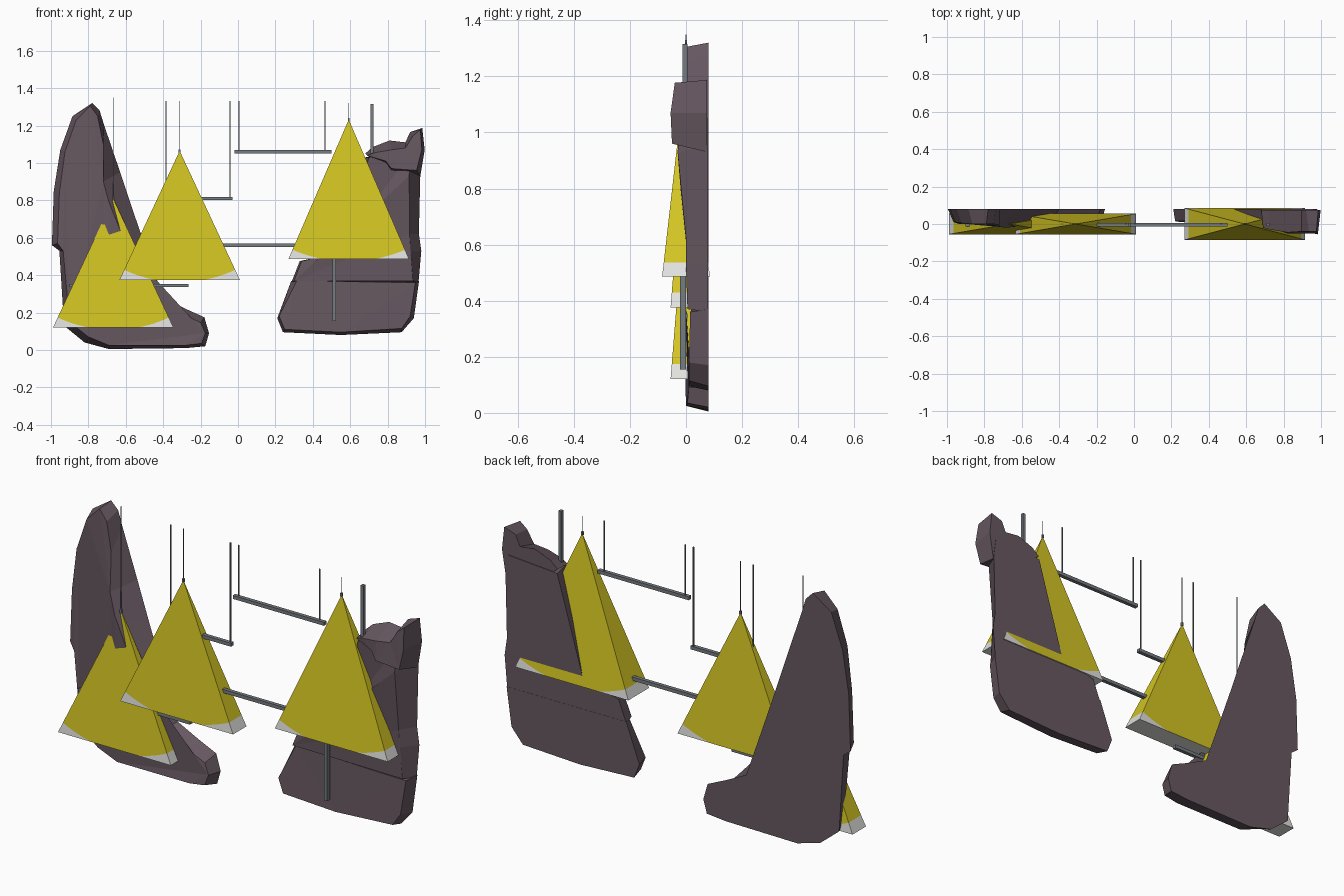
import bpy, bmesh, math
from mathutils import Vector

if "Cube" in bpy.data.objects:
    bpy.data.objects.remove(bpy.data.objects["Cube"])


def material(name, rgb):
    m = bpy.data.materials.new(name)
    m.diffuse_color = (*rgb, 1)
    m.use_nodes = True
    m.node_tree.nodes["Principled BSDF"].inputs["Base Color"].default_value = m.diffuse_color
    return m


YELLOW = material("yellow", (0.66, 0.56, 0.017))
WHITE = material("off_white", (0.76, 0.76, 0.74))
ROCK = material("purple_grey_rock", (0.135, 0.098, 0.12))
STEEL = material("steel_grey", (0.18, 0.20, 0.22))


def finish(name, bm, mats):
    bmesh.ops.remove_doubles(bm, verts=bm.verts, dist=1e-5)
    bmesh.ops.recalc_face_normals(bm, faces=bm.faces)
    me = bpy.data.meshes.new(name)
    bm.to_mesh(me)
    bm.free()
    for m in mats:
        me.materials.append(m)
    ob = bpy.data.objects.new(name, me)
    bpy.context.collection.objects.link(ob)
    return ob


def box(name, x0, x1, y0, y1, z0, z1, mat=STEEL):
    bm = bmesh.new()
    bmesh.ops.create_cube(bm, size=1)
    for v in bm.verts:
        v.co = Vector((x0 + (v.co.x + .5) * (x1 - x0),
                       y0 + (v.co.y + .5) * (y1 - y0),
                       z0 + (v.co.z + .5) * (z1 - z0)))
    return finish(name, bm, [mat])


def rock(name, outline, back=0.08):
    """Flat-backed boulder: back outline (x, z), then front offset (dx, dz) and front y."""
    bm = bmesh.new()
    b = [bm.verts.new((x, back, z)) for x, z, *_ in outline]
    f = [bm.verts.new((x + dx, y, z + dz)) for x, z, dx, dz, y in outline]
    bm.faces.new(b)
    front = bm.faces.new(f)
    n = len(b)
    for i in range(n):
        j = (i + 1) % n
        bm.faces.new((b[i], b[j], f[j], f[i]))
    bmesh.ops.triangulate(bm, faces=[front])
    return finish(name, bm, [ROCK])


def pyramid(name, cx, z0, z1, w, d, wire_top):
    """Slim pyramid hanging on a wire; corners outside a circle round the apex are white."""
    h = z1 - z0
    r = h * 1.018
    a_edge, a_base = math.atan2(w, h), math.acos(h / r)
    steps = 6
    arc = [a_base + (a_edge - a_base) * i / steps for i in range(steps + 1)]
    bm = bmesh.new()

    def face(pts, mat):
        bm.faces.new([bm.verts.new(p) for p in pts]).material_index = mat

    def pt(x, drop, sy):
        return (cx + x, sy * d * drop / h, z1 - drop)

    def curve(sx, sy):
        return [pt(sx * r * math.sin(a), r * math.cos(a), sy) for a in arc]

    apex = (cx, 0, z1)
    for sy in (-1, 1):
        face([apex] + curve(-1, sy)[::-1] + curve(1, sy), 0)
        for sx in (-1, 1):
            face(curve(sx, sy) + [pt(sx * w, h, sy)], 1)
    for sx in (-1, 1):
        e0, e1 = curve(sx, -1)[-1], curve(sx, 1)[-1]
        face([apex, e0, e1], 0)
        face([e0, e1, pt(sx * w, h, 1), pt(sx * w, h, -1)], 1)
    xb = r * math.sin(a_base)
    face([pt(x, h, -1) for x in (-w, -xb, xb, w)] +
         [pt(x, h, 1) for x in (w, xb, -xb, -w)], 1)
    finish(name, bm, [YELLOW, WHITE])
    box(name + "_hook", cx - .005, cx + .005, -.005, .005, z1 - .01, z1 + .008)
    wire(name + "_wire", cx, z1, wire_top, .0015)


def wire(name, x, z0, z1, r=.0028):
    box(name, x - r, x + r, -r, r, z0, z1)


# Hanging pyramids
pyramid("left_pyramid", -.667, .12, .81, .322, .055, 1.35)
pyramid("middle_pyramid", -.312, .375, 1.065, .322, .055, 1.33)
pyramid("right_pyramid", .592, .487, 1.232, .322, .085, 1.32)

# Horizontal bars and their wires
for name, x0, x1, z in (("top_bar", -.02, .50, 1.06), ("upper_bar", -.41, -.03, .81),
                        ("middle_bar", -.10, .44, .56), ("lower_bar", -.90, -.265, .345)):
    box(name, x0, x1, -.014, .006, z - .009, z + .009)
for i, (x, z) in enumerate(((-.384, .81), (-.043, .81), (.005, 1.06), (.466, 1.06))):
    wire(f"bar_wire_{i}", x, z, 1.33)

# Vertical bars
box("lower_post", .506, .524, -.022, 0, .155, .68)
box("upper_post", .708, .724, -.012, .006, .80, 1.315)

# Left rock: tall fin with a foot
rock("left_rock", [
    (-.78, 1.32, -.01, -.015, 0), (-.74, 1.28, -.01, -.03, 0),
    (-.715, 1.2, -.005, -.1, -.005), (-.63, .95, -.09, -.05, -.015),
    (-.56, .74, -.13, .05, -.02), (-.47, .48, -.12, .06, -.01),
    (-.40, .28, -.05, -.03, .01), (-.28, .22, -.01, -.03, .01),
    (-.18, .175, -.02, -.03, .015), (-.155, .09, -.02, 0, .01),
    (-.175, .02, -.02, .015, .005), (-.28, .01, 0, .015, 0),
    (-.69, .005, 0, .02, 0), (-.82, .04, .02, .03, 0),
    (-.93, .13, .03, .02, 0), (-.955, .53, .02, 0, 0),
    (-.995, .56, .03, .01, .01), (-.985, .85, .03, -.01, .01),
    (-.95, 1.07, .025, -.01, .005), (-.885, 1.25, .02, -.02, 0)])

# Right rock: upper wall, lower slab and top boulder
rock("right_rock_wall", [
    (.68, 1.03, .02, 0, -.02), (.53, .52, 0, 0, .01), (.33, .475, .01, 0, .02),
    (.285, .36, .015, .01, .015), (.965, .36, -.03, .01, .005),
    (.98, .53, -.06, 0, 0), (.967, .62, -.05, 0, .0),
    (.975, .95, -.06, -.02, -.03), (.96, 1.05, -.04, 0, -.02)], .079)
rock("right_rock_slab", [
    (.285, .37, .03, 0, .02), (.21, .17, .01, .01, .015), (.24, .095, .01, .015, .01),
    (.55, .08, 0, .015, .01), (.875, .095, 0, .02, .01), (.94, .17, -.02, .01, .01),
    (.968, .37, -.02, -.01, .015)])
rock("right_rock_boulder", [
    (.68, 1.05, .01, -.01, -.02), (.72, 1.085, .01, -.03, -.03),
    (.81, 1.12, .01, -.05, -.045), (.895, 1.11, .0, -.03, -.04),
    (.92, 1.165, .015, -.02, -.04), (.985, 1.187, -.01, -.01, -.04),
    (.998, 1.07, -.015, 0, -.055), (.975, .93, -.02, .03, -.05),
    (.82, .94, 0, .03, -.05), (.76, .99, .03, .02, -.04)], .075)
